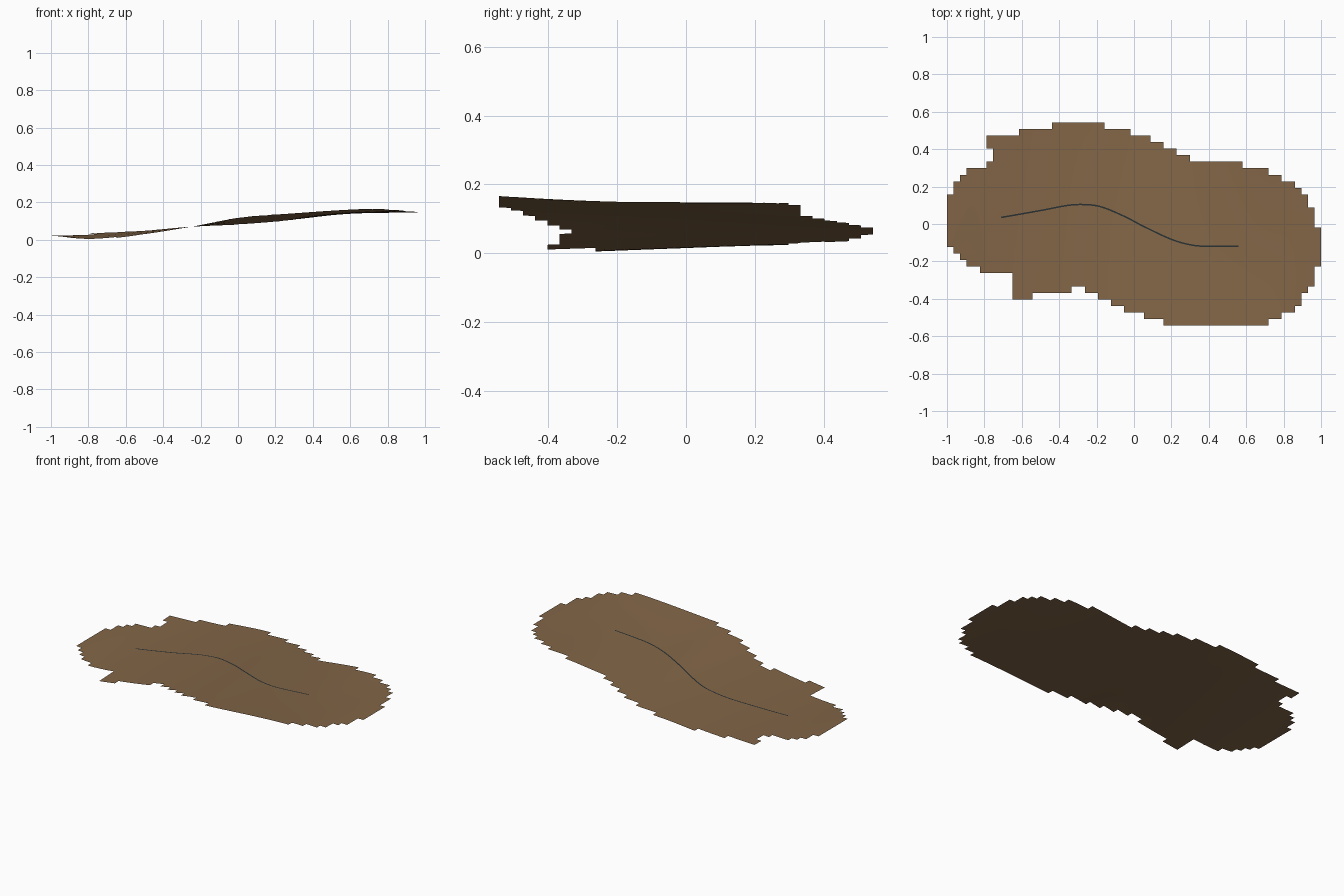
import bpy, bmesh
from mathutils import Vector

if "Cube" in bpy.data.objects:
    bpy.data.objects.remove(bpy.data.objects["Cube"])

CELL = 2 / 57
Y0 = -31 * CELL / 2


def material(name, rgb):
    m = bpy.data.materials.new(name)
    m.diffuse_color = (*rgb, 1)
    m.use_nodes = True
    m.node_tree.nodes["Principled BSDF"].inputs["Base Color"].default_value = m.diffuse_color
    return m


def smooth_curve(points, x):
    """Hermite interpolation through rows (x, value, value, ...)."""
    n = len(points)
    i = max(k for k in range(n - 1) if points[k][0] <= x or k == 0)
    a, b = points[i], points[i + 1]
    p, q = points[max(i - 1, 0)], points[min(i + 2, n - 1)]
    w = b[0] - a[0]
    t = (x - a[0]) / w
    out = []
    for k in range(1, len(a)):
        m0 = (b[k] - p[k]) / (b[0] - p[0]) * w
        m1 = (q[k] - a[k]) / (q[0] - a[0]) * w
        out.append((2*t**3 - 3*t*t + 1) * a[k] + (t**3 - 2*t*t + t) * m0
                   + (3*t*t - 2*t**3) * b[k] + (t**3 - t*t) * m1)
    return out


# Ground relief along x: centre height, cross slope, cross bowl
RELIEF = [(-1, .022, 0, 0), (-.8, .015, .040, 0), (-.5, .038, .020, 0),
          (-.25, .070, 0, 0), (0, .100, -.036, 0), (.25, .115, -.037, .01),
          (.6, .140, -.012, .05), (.8, .145, -.010, .05), (1, .148, 0, 0)]


def height(x, y):
    c, s, q = smooth_curve(RELIEF, x)
    return max(0, c + s * y + q * y * y)


def make_object(name, bm, mat):
    me = bpy.data.meshes.new(name)
    bm.normal_update()
    bm.to_mesh(me)
    bm.free()
    me.materials.append(mat)
    for p in me.polygons:
        p.use_smooth = True
    ob = bpy.data.objects.new(name, me)
    bpy.context.collection.objects.link(ob)


# Stepped ground sheet: first and last column of each row, front to back
LEFT = [33, 30, 27, 25, 23, 21, 10, 10, 5, 3, 2, 1] + [0] * 8 \
    + [1, 1, 2, 3, 6, 7, 7, 6, 6, 11, 16]
RIGHT = [49, 51, 53, 54, 54, 55, 56, 56, 56] + [57] * 6 + [56] * 3 \
    + [55, 55, 54, 53, 51, 49, 45, 37, 35, 33, 31, 28, 24]
runs = [(j, LEFT[j], RIGHT[j]) for j in range(31)]
runs += [(4, 10, 13), (5, 10, 19)]        # detached front steps

bm = bmesh.new()
verts = {}


def corner(i, j):
    if (i, j) not in verts:
        x, y = -1 + i * CELL, Y0 + j * CELL
        verts[i, j] = bm.verts.new((x, y, height(x, y)))
    return verts[i, j]


for j, a, b in runs:
    for i in range(a, b):
        bm.faces.new([corner(i, j), corner(i + 1, j),
                      corner(i + 1, j + 1), corner(i, j + 1)])
make_object("ground", bm, material("earth brown", (.225, .132, .063)))

# Thin dark stream winding over the ground
PATH = [(-.71, .035), (-.5, .072), (-.35, .1), (-.27, .104), (-.18, .093),
        (-.05, .04), (.05, -.012), (.2, -.082), (.3, -.111), (.38, -.119), (.56, -.119)]
bm = bmesh.new()
N, HALF = 100, .004
line = []
for k in range(N + 1):
    x = -.71 + 1.27 * k / N
    line.append(Vector((x, smooth_curve(PATH, x)[0])))
prev = None
for k, p in enumerate(line):
    d = (line[min(k + 1, N)] - line[max(k - 1, 0)]).normalized()
    side = Vector((-d.y, d.x)) * HALF
    pair = [bm.verts.new((v.x, v.y, height(v.x, v.y) + .002))
            for v in (p - side, p + side)]
    if prev:
        bm.faces.new([prev[0], pair[0], pair[1], prev[1]])
    prev = pair
make_object("stream", bm, material("dark slate", (.022, .030, .032)))
